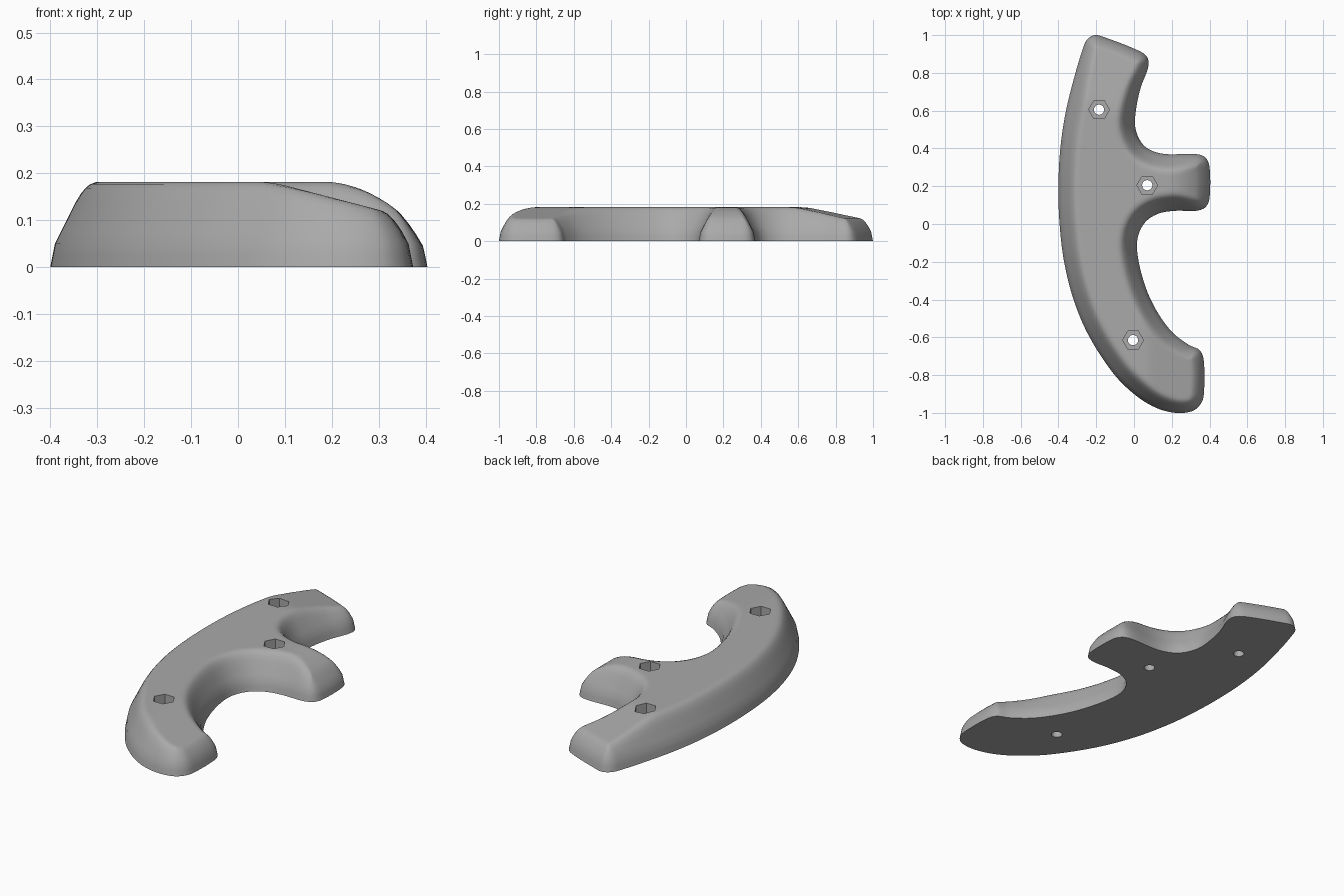
import bpy, bmesh, math
from mathutils import Vector, geometry, kdtree

if "Cube" in bpy.data.objects:
    bpy.data.objects.remove(bpy.data.objects["Cube"])

HEIGHT = 0.182

# Counterclockwise footprint: long outer arc, front tip, middle prong, back tip
FOOTPRINT = [
    (-.31, .8), (-.36, .6), (-.39, .4), (-.4, .2), (-.394, 0), (-.37, -.2),
    (-.32, -.4), (-.24, -.59), (-.11, -.79), (0, -.9), (.11, -.97), (.22, -1),
    (.31, -.99), (.355, -.95), (.37, -.9), (.37, -.73), (.35, -.67), (.29, -.64),
    (.2, -.57), (.12, -.46), (.06, -.33), (.02, -.17), (.02, -.07), (.06, .01),
    (.13, .055), (.22, .07), (.33, .07), (.38, .09), (.4, .14), (.4, .3),
    (.38, .35), (.33, .37), (.17, .37), (.09, .39), (.04, .43), (.007, .51),
    (.01, .6), (.035, .72), (.075, .83), (.072, .88), (.03, .915), (-.16, .99),
    (-.21, 1), (-.25, .975), (-.27, .93)]
BOLTS = [(-.185, .605), (.07, .205), (-.005, -.615)]


def smooth_outline(points, step):
    """Closed smooth curve through the points, sampled evenly."""
    pts = [Vector(p) for p in points]
    n = len(pts)
    tangent = [(pts[(i + 1) % n] - pts[i - 1]).normalized() for i in range(n)]
    out = []
    for i in range(n):
        a, b = pts[i], pts[(i + 1) % n]
        reach = (b - a).length / 3
        count = max(2, round(3 * reach / step))
        curve = geometry.interpolate_bezier(
            a, a + tangent[i] * reach, b - tangent[(i + 1) % n] * reach, b, count + 1)
        out += [Vector(p[:2]) for p in curve[:-1]]
    return out


outline = smooth_outline(FOOTPRINT, 0.015)
N = len(outline)
tree = kdtree.KDTree(N)
for i, p in enumerate(outline):
    tree.insert(p.to_3d(), i)
tree.balance()


def edge_distance(p):
    """Signed distance to the outline, positive inside."""
    i = tree.find(p.to_3d())[1]
    best = None
    for a, b in ((outline[i - 1], outline[i]), (outline[i], outline[(i + 1) % N])):
        q, t = geometry.intersect_point_line(p, a, b)
        q = a.lerp(b, min(1, max(0, t))).to_2d()
        d = (p - q).length
        if best is None or d < best[0]:
            best = (d, (b - a).cross(p - a))
    return best[0] if best[1] >= 0 else -best[0]


def soft_min(a, b, k):
    h = max(k - abs(a - b), 0) / k
    return min(a, b) - h * h * k / 4


def surface_height(p, d):
    """Drafted sides blended into a top that falls away at each tip."""
    top = HEIGHT
    if p.y < -0.2:
        top = soft_min(top, HEIGHT - 0.26 * (p.x - 0.07), 0.01)
    elif p.y > 0.45:
        along = p.dot(Vector((0.387, 0.922)))
        top = soft_min(top, HEIGHT - 0.21 * (along - 0.5), 0.01)
    elif p.x > 0.18:
        top -= 2.4 * (p.x - 0.18) ** 2
    side = min(5 * d, 0.03 + 2 * d)
    return max(0, soft_min(side, top, 0.05))


# Sample points: inset rings along the rim, then a grid over the flat top
points = list(outline)
for inset in (.005, .01, .025, .04, .055, .065, .075, .085, .1, .115):
    for i, p in enumerate(outline):
        along = (outline[(i + 1) % N] - outline[i - 1]).normalized()
        q = p + Vector((-along.y, along.x)) * inset
        if edge_distance(q) > inset - 0.002:
            points.append(q)
for ix in range(-16, 17):
    for iy in range(-40, 41):
        q = Vector((ix, iy)) * 0.025
        if edge_distance(q) > 0.125:
            points.append(q)
flat, _, tris, *_ = geometry.delaunay_2d_cdt(points, [], [list(range(N))], 1, 0.0005)

# Solid body with a flat underside
bm = bmesh.new()
verts = []
for p in flat:
    d = max(0, edge_distance(p))
    verts.append(bm.verts.new((p.x, p.y, 0 if d < 1e-4 else surface_height(p, d))))
for t in tris:
    bm.faces.new([verts[i] for i in t])
bmesh.ops.delete(bm, geom=[v for v in bm.verts if not v.link_faces], context='VERTS')
rim = [e for e in bm.edges if e.is_boundary]
bmesh.ops.holes_fill(bm, edges=rim, sides=0)
bmesh.ops.recalc_face_normals(bm, faces=bm.faces)
mesh = bpy.data.meshes.new("curved_grip_body")
bm.to_mesh(mesh)
bm.free()
body = bpy.data.objects.new("curved_grip_body", mesh)
bpy.context.collection.objects.link(body)

grey = bpy.data.materials.new("plain_grey")
grey.use_nodes = True
grey.diffuse_color = (0.4, 0.4, 0.4, 1)
grey.node_tree.nodes["Principled BSDF"].inputs["Base Color"].default_value = (0.4, 0.4, 0.4, 1)
mesh.materials.append(grey)


def cut(sides, radius, low, high, x, y):
    """Cut an upright prism out of the body."""
    bpy.ops.mesh.primitive_cylinder_add(
        vertices=sides, radius=radius, depth=high - low,
        location=(x, y, (low + high) / 2), rotation=(0, 0, math.pi / 2))
    cutter = bpy.context.object
    cutter.hide_render = True
    cutter.data.materials.append(grey)
    bpy.context.view_layer.objects.active = body
    mod = body.modifiers.new("cut", 'BOOLEAN')
    mod.operation, mod.object, mod.solver = 'DIFFERENCE', cutter, 'EXACT'
    bpy.ops.object.modifier_apply(modifier=mod.name)
    bpy.data.objects.remove(cutter)


# Hexagonal nut pockets over round bolt holes
for x, y in BOLTS:
    cut(6, 0.055, 0.08, 0.3, x, y)
    cut(24, 0.027, -0.1, 0.2, x, y)

bpy.ops.object.select_all(action='DESELECT')
body.select_set(True)
bpy.context.view_layer.objects.active = body
bpy.ops.object.shade_smooth_by_angle(angle=math.radians(35))
